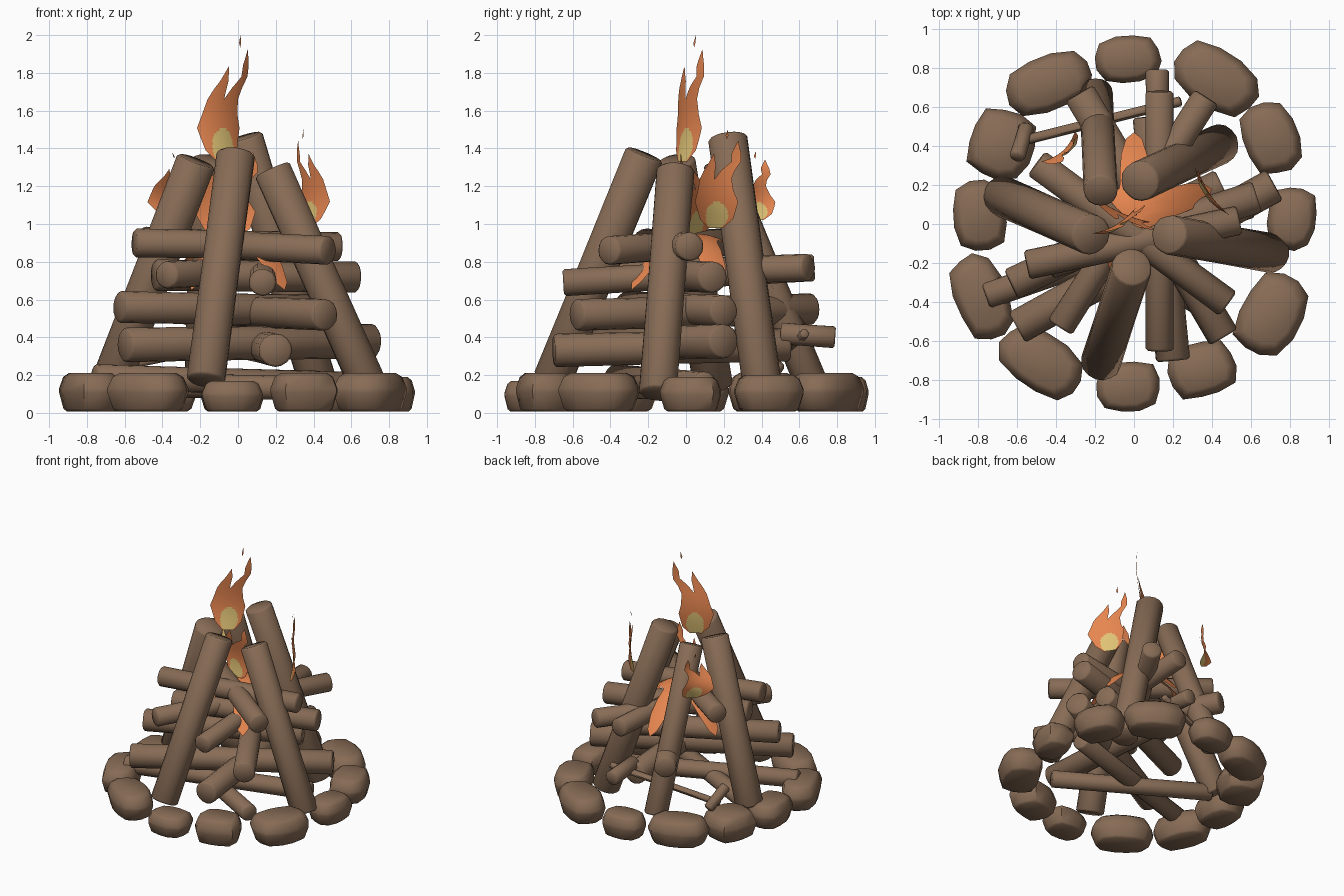
import bpy, bmesh, math, random
from mathutils import Vector

if "Cube" in bpy.data.objects:
    bpy.data.objects.remove(bpy.data.objects["Cube"])

random.seed(4)


def material(name, rgb):
    m = bpy.data.materials.new(name)
    m.diffuse_color = (*rgb, 1)
    m.use_nodes = True
    m.node_tree.nodes["Principled BSDF"].inputs["Base Color"].default_value = m.diffuse_color
    return m


BROWN = material("brown", (0.245, 0.15, 0.093))
ORANGE = material("flame orange", (0.80, 0.24, 0.08))
YELLOW = material("flame yellow", (0.75, 0.55, 0.18))


def finish(name, bm, mats, angle=40):
    me = bpy.data.meshes.new(name)
    bm.to_mesh(me)
    bm.free()
    for m in mats:
        me.materials.append(m)
    me.shade_smooth()
    me.set_sharp_from_angle(angle=math.radians(angle))
    ob = bpy.data.objects.new(name, me)
    bpy.context.collection.objects.link(ob)
    return ob


def loft(bm, rings, cap=True):
    """Skin a list of closed rings of points."""
    vs = [[bm.verts.new(p) for p in ring] for ring in rings]
    n = len(vs[0])
    for a, b in zip(vs, vs[1:]):
        for i in range(n):
            j = (i + 1) % n
            bm.faces.new((a[i], a[j], b[j], b[i]))
    if cap:
        bm.faces.new(vs[0][::-1])
        bm.faces.new(vs[-1])
    bmesh.ops.recalc_face_normals(bm, faces=bm.faces)


def log(name, a, b, r, sides=16, chamfer=0.012):
    a, b = Vector(a), Vector(b)
    axis = (b - a).normalized()
    u = axis.cross(Vector((0, 0, 1))).normalized()
    v = axis.cross(u)
    wob = [random.uniform(0.98, 1.02) for _ in range(sides)]
    length = (b - a).length
    spots = [(0, r - chamfer), (chamfer, r), (length / 2, r * 0.98),
             (length - chamfer, r), (length, r - chamfer)]
    bm = bmesh.new()
    loft(bm, [[a + axis * d + (u * math.cos(2 * math.pi * i / sides) + v * math.sin(2 * math.pi * i / sides)) * rr * wob[i]
               for i in range(sides)] for d, rr in spots])
    finish(name, bm, [BROWN], 60)


def stone(name, x, y, length, width, deg, h):
    ang = math.radians(deg)
    n = 12
    wob = [random.uniform(0.96, 1.04) for _ in range(n)]
    bm = bmesh.new()
    rings = []
    for z, s in ((0, 0.76), (0.07, 0.86), (0.5, 1.0), (0.6, 1.0), (0.9, 0.87), (1, 0.70)):
        ring = []
        for i in range(n):
            t = 2 * math.pi * (i + 0.5) / n
            c, q = math.cos(t), math.sin(t)
            k = s * wob[i] / (abs(c) ** 3.2 + abs(q) ** 3.2) ** (1 / 3.2)
            px, py = c * k * length / 2, q * k * width / 2
            ring.append((x + px * math.cos(ang) - py * math.sin(ang),
                         y + px * math.sin(ang) + py * math.cos(ang), 0.008 + z * (h - 0.008)))
        rings.append(ring)
    loft(bm, rings)
    finish(name, bm, [BROWN], 50)


# Ring of stones: x, y, length, width, turn, height
STONES = [
    (-0.435, 0.725, 0.45, 0.28, 20, 0.21), (-0.03, 0.845, 0.33, 0.24, 8, 0.19),
    (0.42, 0.745, 0.46, 0.29, -32, 0.21), (0.70, 0.44, 0.37, 0.28, -68, 0.20),
    (0.81, 0.03, 0.32, 0.25, 82, 0.19), (0.705, -0.465, 0.44, 0.31, 62, 0.21),
    (0.35, -0.745, 0.34, 0.28, 18, 0.21), (-0.03, -0.835, 0.33, 0.25, 5, 0.17),
    (-0.475, -0.71, 0.46, 0.29, -35, 0.21), (-0.78, -0.375, 0.44, 0.27, -68, 0.21),
    (-0.79, 0.04, 0.36, 0.28, -85, 0.20), (-0.68, 0.41, 0.35, 0.33, 70, 0.21)]
for i, s in enumerate(STONES):
    stone(f"stone_{i + 1}", *s)

# Tall logs leaning together
LEANING = [
    ((-0.17, -0.71, 0.17), (-0.01, -0.22, 1.37), 0.103),
    ((0.71, -0.15, 0.10), (0.18, -0.055, 1.29), 0.100),
    ((0.44, 0.41, 0.10), (0.03, 0.22, 1.46), 0.103),
    ((-0.68, 0.145, 0.14), (-0.22, -0.055, 1.335), 0.105),
    ((-0.195, 0.67, 0.14), (-0.17, 0.17, 1.34), 0.088)]
for i, s in enumerate(LEANING):
    log(f"leaning_log_{i + 1}", *s)

# Stacked cross logs, top layer to ground
CROSS = [
    ((0.48, -0.41, 0.86), (-0.50, 0.31, 0.91), 0.076),
    ((0.54, 0.02, 0.88), (-0.55, -0.21, 0.90), 0.076),
    ((0.63, 0.14, 0.72), (-0.44, -0.20, 0.73), 0.083),
    ((0.13, -0.65, 0.69), (0.13, 0.68, 0.77), 0.072),
    ((-0.38, -0.53, 0.73), (0.37, 0.65, 0.77), 0.072),
    ((0.46, -0.58, 0.52), (-0.28, 0.67, 0.55), 0.083),
    ((-0.63, -0.31, 0.56), (0.45, 0.20, 0.54), 0.083),
    ((0.72, 0.20, 0.38), (-0.60, -0.53, 0.36), 0.090),
    ((0.20, -0.70, 0.33), (0.08, 0.55, 0.36), 0.088),
    ((0.42, -0.45, 0.13), (-0.64, 0.13, 0.15), 0.065),
    ((0.60, 0.10, 0.15), (-0.76, -0.37, 0.19), 0.068)]
for i, s in enumerate(CROSS):
    log(f"cross_log_{i + 1}", *s)

# Thin twigs at the back
log("twig_long", (-0.60, 0.42, 0.25), (0.24, 0.63, 0.42), 0.025, 6, 0.005)
log("twig_short", (-0.55, 0.50, 0.22), (-0.60, 0.34, 0.36), 0.04, 8, 0.01)
log("broken_stub", (0.12, 0.50, 0.42), (0.12, 0.79, 0.40), 0.06, 10, 0.01)

# Flame outline: height, left, right (body, then two tongues and a loose spark)
BODY = [(0, -0.3, 0.3), (0.1, -0.7, 0.65), (0.3, -1, 0.8), (0.42, -0.85, 0.65), (0.56, -0.7, 0.6)]
TONGUES = [
    [(0.56, -0.7, -0.05), (0.65, -0.5, 0.0), (0.72, -0.3, 0.05), (0.85, 0.0, 0.01)],
    [(0.56, -0.05, 0.6), (0.66, 0.25, 0.75), (0.76, 0.65, 0.98), (0.86, 0.68, 1.0), (1, 0.9, 0.91)],
    [(1.02, 0.5, 0.51), (1.06, 0.45, 0.55), (1.13, 0.52, 0.53)]]


def flame(name, base, along, half_w, height, bulge, lean=(0, 0), spark=True):
    along = Vector((*along, 0)).normalized()
    out = Vector((-along.y, along.x, 0))
    bm = bmesh.new()
    for rows in [BODY] + (TONGUES if spark else TONGUES[:2]):
        levels = []
        for (t0, l0, r0), (t1, l1, r1) in zip(rows, rows[1:]):
            levels += [(t0 + (t1 - t0) * k / 8, l0 + (l1 - l0) * k / 8, r0 + (r1 - r0) * k / 8) for k in range(8)]
        levels.append(rows[-1])
        grid, n = [], 28
        for t, l, r in levels:
            line = []
            for c in range(n + 1):
                s = l + (r - l) * c / n
                p = Vector(base) + along * s * half_w + out * bulge * (s * s + 0.6 * math.sin(5 * t))
                p += Vector((lean[0] * t, lean[1] * t, height * t))
                line.append((bm.verts.new(p), s, t))
            grid.append(line)
        for a, b in zip(grid, grid[1:]):
            for c in range(n):
                f = bm.faces.new((a[c][0], a[c + 1][0], b[c + 1][0], b[c][0]))
                s = (a[c][1] + b[c + 1][1]) / 2
                t = (a[c][2] + b[c + 1][2]) / 2
                # Yellow heart of the flame
                f.material_index = int((s / 0.45) ** 2 + ((t - 0.14) / 0.16) ** 2 < 1)
    bmesh.ops.remove_doubles(bm, verts=bm.verts, dist=0.0002)
    finish(name, bm, [ORANGE, YELLOW])


flame("top_flame", (-0.075, -0.02, 1.33), (0.85, 0.55), 0.145, 0.593, 0.03, (0.02, 0.03))
flame("right_flame", (0.36, 0.155, 0.98), (0.55, -0.85), -0.155, 0.46, 0.025, (0.03, 0.0))
flame("back_left_flame", (-0.32, 0.38, 1.02), (0.72, 0.7), 0.13, 0.32, 0.04, (-0.07, -0.05))
flame("inner_flame", (-0.06, 0.04, 0.93), (0.9, -0.4), 0.2, 0.45, 0.03, (-0.03, 0), False)

# Star-shaped sheet of fire in the middle of the stack, with narrow drooping arms
bm = bmesh.new()
rings = []
for step in (1.0, 0.85, 0.7, 0.55, 0.4, 0.25):
    ring = []
    for i in range(60):
        a = 2 * math.pi * i / 60
        k = step * (0.15 + 0.27 * ((1 + math.cos(5 * (a - math.pi / 2))) / 2) ** 1.7)
        ring.append((k * math.cos(a), 0.05 + k * math.sin(a), 0.95 - 1.7 * k * k))
    rings.append(ring)
loft(bm, rings, cap=False)
bm.verts.ensure_lookup_table()
bm.faces.new(bm.verts[-60:])
finish("centre_flame", bm, [ORANGE], 70)
